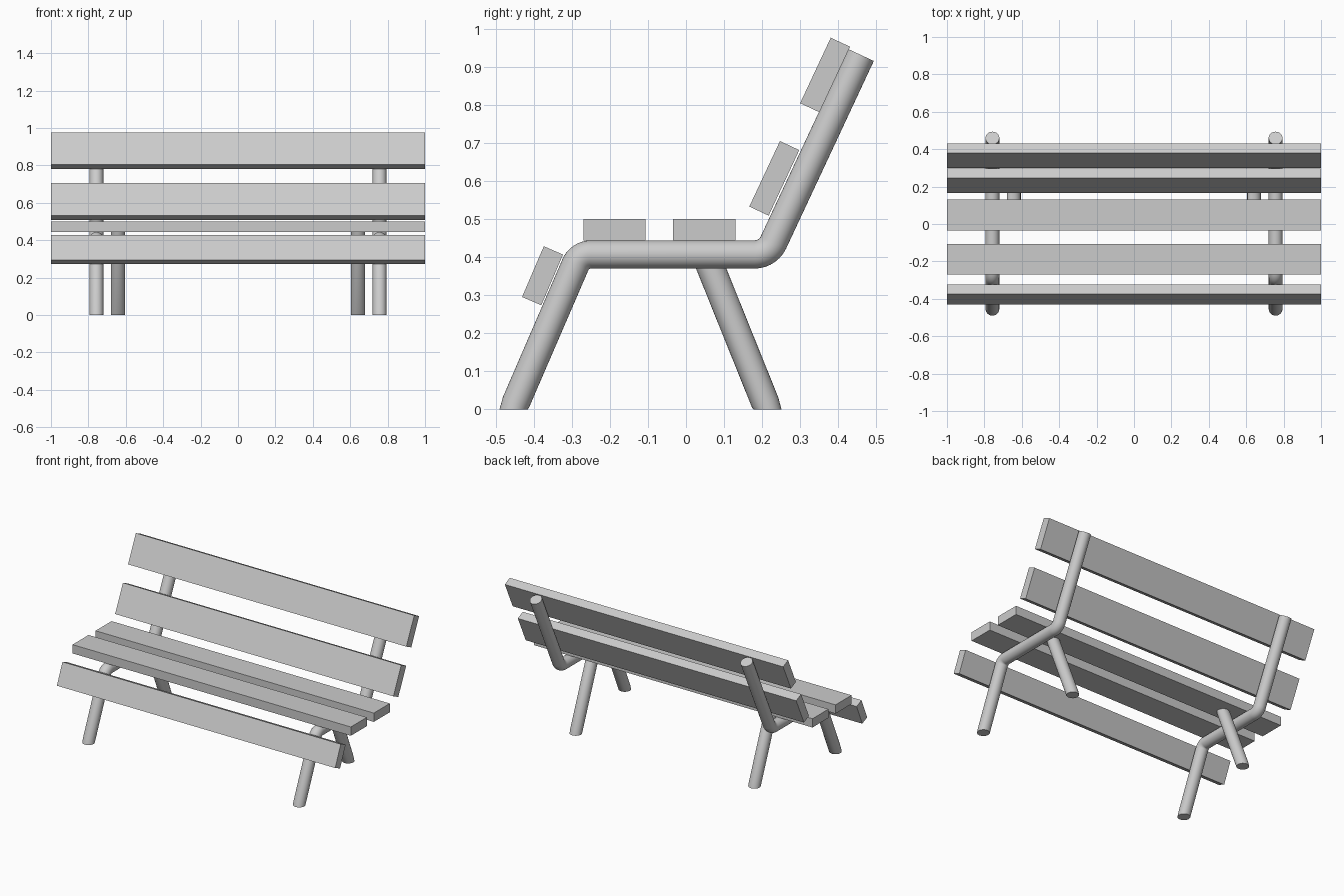
import bpy, bmesh
from math import sin, cos, tan, atan2, radians, pi
from mathutils import Vector

if "Cube" in bpy.data.objects:
    bpy.data.objects.remove(bpy.data.objects["Cube"])

R = 0.037      # tube radius
SIDES = 32


def arc(corner, a0, a1, rad, steps=10):
    """Rounded bend in the side plane: rings as (y, z, heading)."""
    turn = a1 - a0
    t = rad * tan(abs(turn) / 2)
    s = 1 if turn > 0 else -1
    start = Vector(corner) - t * Vector((cos(a0), sin(a0)))
    centre = start + s * rad * Vector((-sin(a0), cos(a0)))
    rings = []
    for i in range(steps + 1):
        a = a0 + turn * i / steps
        p = centre + s * rad * Vector((sin(a), -cos(a)))
        rings.append((p.x, p.y, a))
    return rings


def tube(name, x, rings):
    """Round tube through rings lying in the plane at x, mirrored to -x."""
    bm = bmesh.new()
    loops = []
    for y, z, a in rings:
        loop = []
        for k in range(SIDES):
            u = 2 * pi * k / SIDES
            c, s = R * cos(u), R * sin(u)
            loop.append(bm.verts.new((x + c, y + s * sin(a), z - s * cos(a))))
        loops.append(loop)
    for lo, hi in zip(loops, loops[1:]):
        for k in range(SIDES):
            j = (k + 1) % SIDES
            bm.faces.new((lo[k], lo[j], hi[j], hi[k]))
    bm.faces.new(loops[0])
    bm.faces.new(loops[-1])
    bmesh.ops.recalc_face_normals(bm, faces=bm.faces)
    me = bpy.data.meshes.new(name)
    bm.to_mesh(me)
    bm.free()
    ob = bpy.data.objects.new(name, me)
    bpy.context.collection.objects.link(ob)
    bpy.ops.object.select_all(action='DESELECT')
    ob.select_set(True)
    bpy.context.view_layer.objects.active = ob
    bpy.ops.object.shade_smooth_by_angle(angle=radians(35))
    ob.modifiers.new("Mirror", 'MIRROR').use_mirror_merge = False


def slat(name, y, z, width, thick, angle):
    """Full-length board, tilted about x."""
    bpy.ops.mesh.primitive_cube_add(size=1, location=(0, y, z), rotation=(angle, 0, 0))
    ob = bpy.context.object
    ob.name = name
    ob.scale = (2, width, thick)


UP = pi / 2
leg_a = atan2(0.407, 0.175)      # front leg lean
back_a = atan2(0.524, 0.245)     # backrest lean
rear_a = atan2(0.443, -0.178)    # rear leg lean

# Bent frame: front leg, seat rail and backrest post in one tube
frame = [(-0.453, 0, UP), (-0.447, 0.018, leg_a)]
frame += arc((-0.279, 0.407), leg_a, 0, 0.045)
frame += arc((0.215, 0.407), 0, back_a, 0.055)
frame += [(0.460, 0.931, back_a)]
tube("side_frame", 0.757, frame)

# Rear legs, set inward, rising to the underside of the seat
tube("rear_leg", 0.642, [(0.214, 0, UP), (0.208, 0.018, rear_a),
                         (0.044, 0.425, rear_a), (0.037, 0.443, UP)])

# Boards
slat("front_slat", -0.377, 0.351, 0.145, 0.055, leg_a)
slat("seat_slat_front", -0.188, 0.472, 0.164, 0.057, 0)
slat("seat_slat_rear", 0.048, 0.472, 0.164, 0.057, 0)
slat("back_slat_lower", 0.232, 0.607, 0.19, 0.056, back_a)
slat("back_slat_upper", 0.3655, 0.8786, 0.19, 0.056, back_a)
